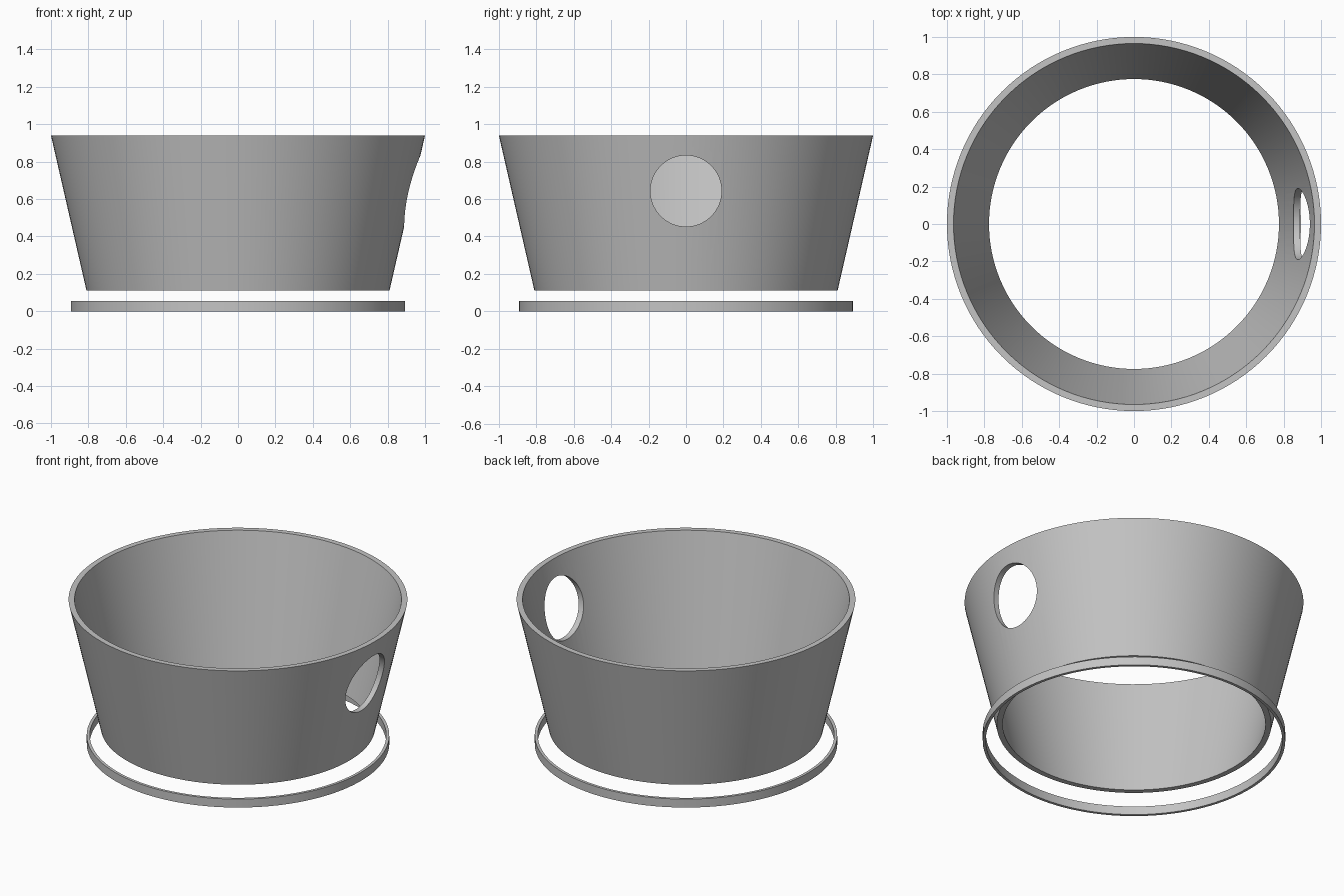
import bpy
import bmesh
from math import radians
from mathutils import Matrix

cube = bpy.data.objects.get("Cube")
if cube:
    bpy.data.objects.remove(cube, do_unlink=True)

SEGMENTS = 128

grey = bpy.data.materials.new("plain_grey")
grey.use_nodes = True
colour = (0.55, 0.55, 0.55, 1)
grey.diffuse_color = colour
grey.node_tree.nodes["Principled BSDF"].inputs["Base Color"].default_value = colour


def make_object(name, bm):
    mesh = bpy.data.meshes.new(name)
    bmesh.ops.recalc_face_normals(bm, faces=bm.faces)
    bm.to_mesh(mesh)
    bm.free()
    mesh.materials.append(grey)
    obj = bpy.data.objects.new(name, mesh)
    bpy.context.collection.objects.link(obj)
    return obj


def revolve(name, profile):
    """Spin a closed (radius, height) profile around the z axis."""
    bm = bmesh.new()
    verts = [bm.verts.new((r, 0, z)) for r, z in profile]
    edges = [bm.edges.new((verts[i - 1], verts[i])) for i in range(len(verts))]
    bmesh.ops.spin(bm, geom=verts + edges, cent=(0, 0, 0), axis=(0, 0, 1),
                   angle=radians(360), steps=SEGMENTS, use_merge=True)
    bmesh.ops.remove_doubles(bm, verts=bm.verts, dist=0.0001)
    return make_object(name, bm)


def select_only(obj):
    bpy.ops.object.select_all(action='DESELECT')
    obj.select_set(True)
    bpy.context.view_layer.objects.active = obj


# Tapered open wall and the separate thin ring beneath it
wall = revolve("tapered_wall", [(0.81, 0.11), (1.0, 0.94), (0.965, 0.94), (0.775, 0.11)])
ring = revolve("base_ring", [(0.875, 0), (0.893, 0), (0.893, 0.055), (0.875, 0.055)])

# Round side hole, drilled horizontally through the left wall
bm = bmesh.new()
bmesh.ops.create_cone(bm, cap_ends=True, segments=64, radius1=0.19, radius2=0.19, depth=0.8,
                      matrix=Matrix.Translation((0.9, 0, 0.643)) @ Matrix.Rotation(radians(90), 4, 'Y'))
cutter = make_object("hole_cutter", bm)
cutter.hide_render = True
cut = wall.modifiers.new("side_hole", 'BOOLEAN')
cut.operation = 'DIFFERENCE'
cut.solver = 'EXACT'
cut.object = cutter
select_only(wall)
bpy.ops.object.modifier_apply(modifier=cut.name)
bpy.data.objects.remove(cutter, do_unlink=True)

# Smooth round surfaces with crisp rims
for part in (wall, ring):
    select_only(part)
    bpy.ops.object.shade_smooth_by_angle(angle=radians(30))
